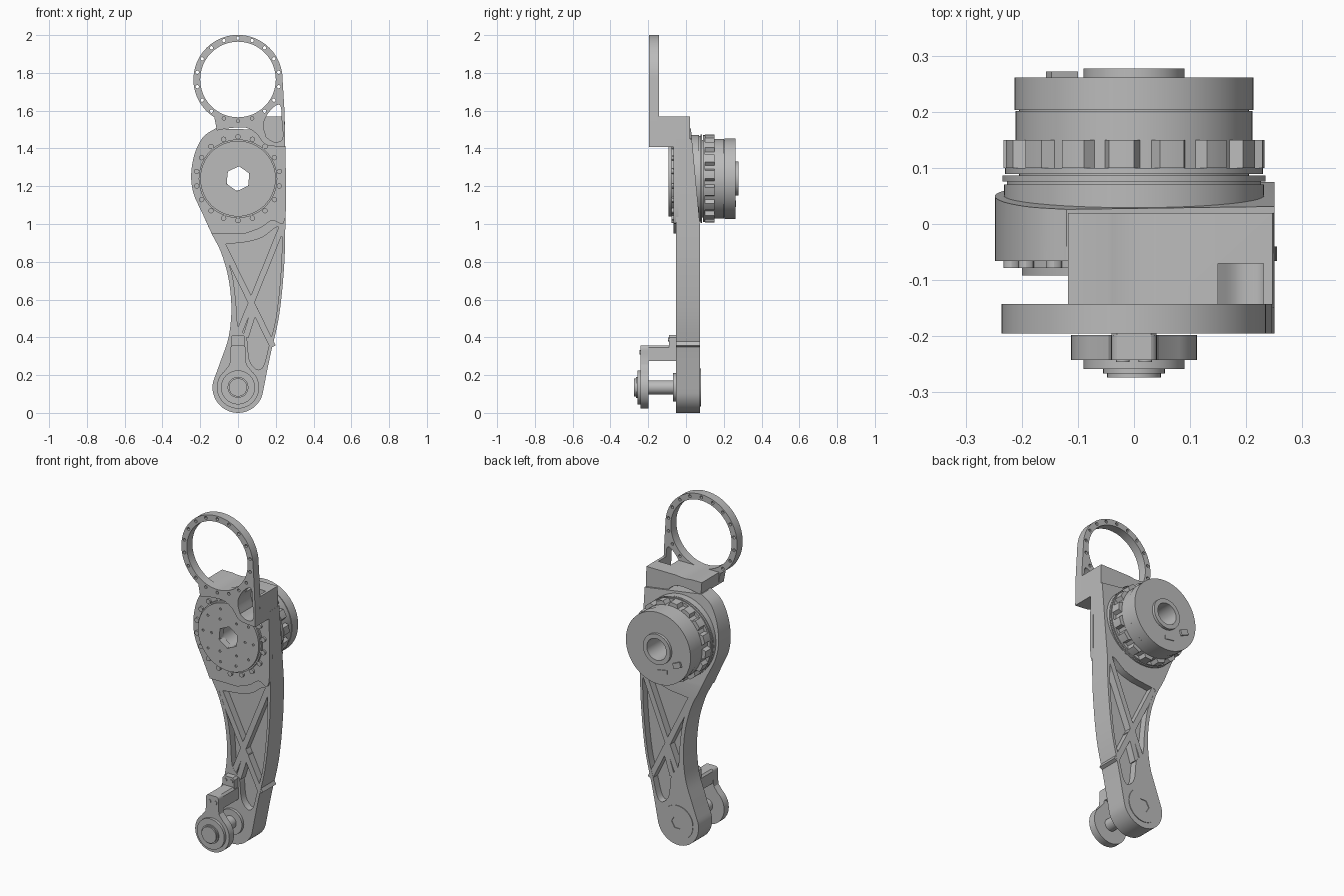
import bpy, bmesh, math
from mathutils import Vector

cube = bpy.data.objects.get("Cube")
if cube:
    bpy.data.objects.remove(cube, do_unlink=True)

grey = bpy.data.materials.new("machined grey")
grey.use_nodes = True
COLOUR = (0.5, 0.5, 0.5, 1)
grey.diffuse_color = COLOUR
grey.node_tree.nodes["Principled BSDF"].inputs["Base Color"].default_value = COLOUR

HUB, FOOT, EYE = (0, 1.24), (0, 0.135), (0, 1.765)


def prism(name, pts, lo, hi, axis="y"):
    """Extrude a closed (x, z) profile along y, or a (y, z) profile along x."""
    def place(a, b, d):
        return (a, d, b) if axis == "y" else (d, a, b)
    bm = bmesh.new()
    face = bm.faces.new([bm.verts.new(place(a, b, lo)) for a, b in pts])
    res = bmesh.ops.extrude_face_region(bm, geom=[face])
    moved = [v for v in res["geom"] if isinstance(v, bmesh.types.BMVert)]
    bmesh.ops.translate(bm, verts=moved, vec=place(0, 0, hi - lo))
    bmesh.ops.recalc_face_normals(bm, faces=bm.faces)
    mesh = bpy.data.meshes.new(name)
    bm.to_mesh(mesh)
    bm.free()
    mesh.materials.append(grey)
    obj = bpy.data.objects.new(name, mesh)
    bpy.context.collection.objects.link(obj)
    return obj


def arc(c, r, a0=0, a1=360, n=64):
    full = a1 - a0 == 360
    steps = n if full else n + 1
    ang = [math.radians(a0 + (a1 - a0) * i / n) for i in range(steps)]
    return [(c[0] + r * math.cos(a), c[1] + r * math.sin(a)) for a in ang]


def curve(pts, n=5):
    """Smooth open path through the points."""
    p = [Vector(q) for q in [pts[0]] + pts + [pts[-1]]]
    out = []
    for a, b, c, d in zip(p, p[1:], p[2:], p[3:]):
        for i in range(n):
            t = i / n
            v = b + (c - a) * t / 2 + (a * 2 - b * 5 + c * 4 - d) * t * t / 2 \
                + (b * 3 - a - c * 3 + d) * t ** 3 / 2
            out.append(tuple(v))
    return out + [pts[-1]]


def disc(name, c, r, lo, hi, n=64):
    return prism(name, arc(c, r, n=n), lo, hi)


def bar(name, p, q, w, lo, hi):
    p, q = Vector(p), Vector(q)
    s = (q - p).normalized().orthogonal() * w / 2
    return prism(name, [tuple(v) for v in (p + s, q + s, q - s, p - s)], lo, hi)


def merge(name, objs):
    bm = bmesh.new()
    for o in objs:
        bm.from_mesh(o.data)
        bpy.data.objects.remove(o, do_unlink=True)
    mesh = bpy.data.meshes.new(name)
    bm.to_mesh(mesh)
    bm.free()
    mesh.materials.append(grey)
    obj = bpy.data.objects.new(name, mesh)
    bpy.context.collection.objects.link(obj)
    return obj


def cut(targets, cutter):
    for t in targets:
        mod = t.modifiers.new("cut", "BOOLEAN")
        mod.operation, mod.object, mod.solver = "DIFFERENCE", cutter, "EXACT"
        bpy.context.view_layer.objects.active = t
        bpy.ops.object.modifier_apply(modifier=mod.name)
    bpy.data.objects.remove(cutter, do_unlink=True)


def circle_of(name, c, radius, count, r, lo, hi, n=12, start=0):
    spots = arc(c, radius, start, start + 360, count)
    return merge(name, [disc(name, s, r, lo, hi, n) for s in spots])


# Arm: curved plate with a rounded foot
upper_left = [(-0.14, 0.95), (-0.19, 1.06), (-0.235, 1.16), (-0.248, 1.26),
              (-0.23, 1.37), (-0.185, 1.46), (-0.12, 1.505)]
left = curve([(-0.13, 0.17), (-0.09, 0.28), (-0.05, 0.4), (-0.035, 0.55),
              (-0.05, 0.71), (-0.09, 0.85)] + upper_left)
right = curve([(0.25, 1.45), (0.25, 0.95), (0.24, 0.72), (0.215, 0.5),
               (0.17, 0.3), (0.13, 0.1)])
arm = prism("arm", left + right + arc(FOOT, 0.135, -15, -195, 24)[1:-1], -0.053, 0.075)

# Arm back leans forward towards the top
cut([arm], prism("lean_cutter", [(0.075, 0.98), (0.02, 1.57), (0.02, 1.7),
                                 (0.2, 1.7), (0.2, 0.98)], -0.4, 0.4, "x"))

# Lightening pockets on both faces, with crossing ribs
pocket = [(-0.09, 0.89), (-0.035, 0.75), (-0.012, 0.6), (0, 0.46), (0.045, 0.4),
          (0.06, 0.28), (0.1, 0.23), (0.135, 0.25), (0.165, 0.36), (0.2, 0.5),
          (0.225, 0.72), (0.232, 0.93), (0.21, 0.985), (0.13, 0.93), (0.05, 0.905)]
pocket = curve(pocket, 4)
for lo, hi in ((-0.1, -0.01), (0.032, 0.2)):
    cut([arm], prism("pocket_cutter", pocket, lo, hi))
for i, (p, q) in enumerate([((-0.1, 0.93), (0.185, 0.35)), ((0.235, 0.99), (0, 0.41)),
                            ((0.04, 0.4), (0.09, 0.56))]):
    bar(f"rib_{i}", p, q, 0.032, -0.052, 0.074)

# Raised pad and front cover disc around the hub
pad = prism("hub_pad", curve(upper_left) + [(0.1, 1.5)]
            + curve([(0.25, 1.42), (0.25, 1.03), (0.18, 1.02), (0.12, 0.98), (0.04, 0.95)]),
            -0.066, -0.04)
cover = disc("front_cover", HUB, 0.2, -0.092, -0.05)
rim = disc("front_cover_rim", HUB, 0.208, -0.078, -0.05)
circle_of("cover_bolts", HUB, 0.222, 18, 0.014, -0.078, -0.06, start=10)
for count, radius in ((10, 0.165), (6, 0.11)):
    cut([cover], circle_of("cover_hole_cutter", HUB, radius, count, 0.007, -0.1, -0.085))

# Actuator stack behind the arm
stack = [disc(n, HUB, r, lo, hi) for n, r, lo, hi in (
    ("actuator_flange", 0.232, 0, 0.07), ("actuator_groove", 0.226, 0.07, 0.076),
    ("actuator_collar", 0.234, 0.076, 0.086), ("actuator_collar_back", 0.23, 0.089, 0.1),
    ("actuator_core", 0.205, 0.08, 0.21), ("actuator_body", 0.211, 0.145, 0.201),
    ("actuator_cap", 0.213, 0.203, 0.261), ("actuator_hub", 0.09, 0.25, 0.277))]
teeth = []
for k in range(16):
    a = 22.5 * k
    teeth += arc(HUB, 0.233, a, a + 11, 4) + arc(HUB, 0.212, a + 14, a + 19.5, 2)
stack.append(prism("castle_ring", teeth, 0.1, 0.15))
prism("connector", [(-0.157, 1.17), (-0.11, 1.15), (-0.1, 1.18), (-0.147, 1.2)], 0.255, 0.272)
prism("connector_small", [(-0.06, 1.1), (0, 1.09), (0, 1.115), (-0.06, 1.125)], 0.255, 0.266)

# Through bore: round behind, hexagonal at the cover
cut(stack + [arm, pad, rim], disc("bore_cutter", HUB, 0.064, -0.08, 0.4))
cut([cover], prism("hex_cutter", arc(HUB, 0.066, 85, 445, 6), -0.2, 0.1))

# Eye plate: upper ring with its tab
lower_edge = [(-0.112, 1.495), (-0.04, 1.508), (0.04, 1.51), (0.095, 1.48),
              (0.14, 1.425), (0.19, 1.412), (0.25, 1.408)]
eye = prism("eye_plate", arc(EYE, 0.236, 0, 238) + curve(lower_edge) + [(0.246, 1.6)],
            -0.195, -0.143)
# Bridge from the eye plate back to the arm
bridge = prism("bridge", curve(lower_edge) + [(0.247, 1.57), (-0.118, 1.57)], -0.15, 0.02)
cut([eye, bridge], disc("eye_cutter", EYE, 0.2, -0.3, 0.1, 96))
cut([eye], circle_of("eye_hole_cutter", EYE, 0.219, 18, 0.009, -0.3, 0, start=10))
tab = curve([(0.15, 1.46), (0.135, 1.53), (0.17, 1.6), (0.222, 1.63), (0.232, 1.54),
             (0.235, 1.45), (0.19, 1.435), (0.15, 1.46)])[:-1]
cut([eye, bridge], prism("tab_cutter", tab, -0.3, -0.07))

# Foot: rear cap and front bearing seat
cap = disc("foot_rear_cap", FOOT, 0.1, 0.06, 0.079)
cut([cap], prism("cap_hex_cutter", arc(FOOT, 0.04, n=6), 0.068, 0.1))
disc("foot_bearing_seat", FOOT, 0.075, -0.07, -0.04)
disc("foot_axle", FOOT, 0.037, -0.21, -0.04)

# Outrigger bracket, its spacer and the front wheel caps
prism("outrigger", arc(FOOT, 0.112, -230, 50, 48)
      + curve([(0.045, 0.255), (0.04, 0.3), (0.04, 0.345), (0.03, 0.357)], 3)
      + curve([(-0.03, 0.357), (-0.04, 0.345), (-0.04, 0.3), (-0.045, 0.255)], 3),
      -0.242, -0.198)
prism("spacer", [(-0.04, 0.275), (0.04, 0.275), (0.04, 0.345), (0.03, 0.357),
                 (-0.03, 0.357), (-0.04, 0.345)], -0.2, -0.04)
prism("spacer_lug", [(-0.038, 0.34), (0.038, 0.34), (0.038, 0.4), (0.028, 0.412),
                     (-0.028, 0.412), (-0.038, 0.4)], -0.09, -0.04)
for x in (-0.02, 0.02):
    disc("outrigger_bolt", (x, 0.32), 0.012, -0.246, -0.23, 12)
    disc("lug_bolt", (x, 0.388), 0.011, -0.094, -0.08, 12)
disc("wheel_cap", FOOT, 0.09, -0.258, -0.23)
disc("wheel_cap_lip", FOOT, 0.055, -0.266, -0.25)
disc("wheel_nut", FOOT, 0.048, -0.274, -0.25, 32)

# Smooth round walls, keep machined edges crisp
for obj in bpy.context.collection.objects:
    obj.select_set(obj.type == "MESH")
bpy.context.view_layer.objects.active = arm
bpy.ops.object.shade_smooth_by_angle(angle=math.radians(30))
